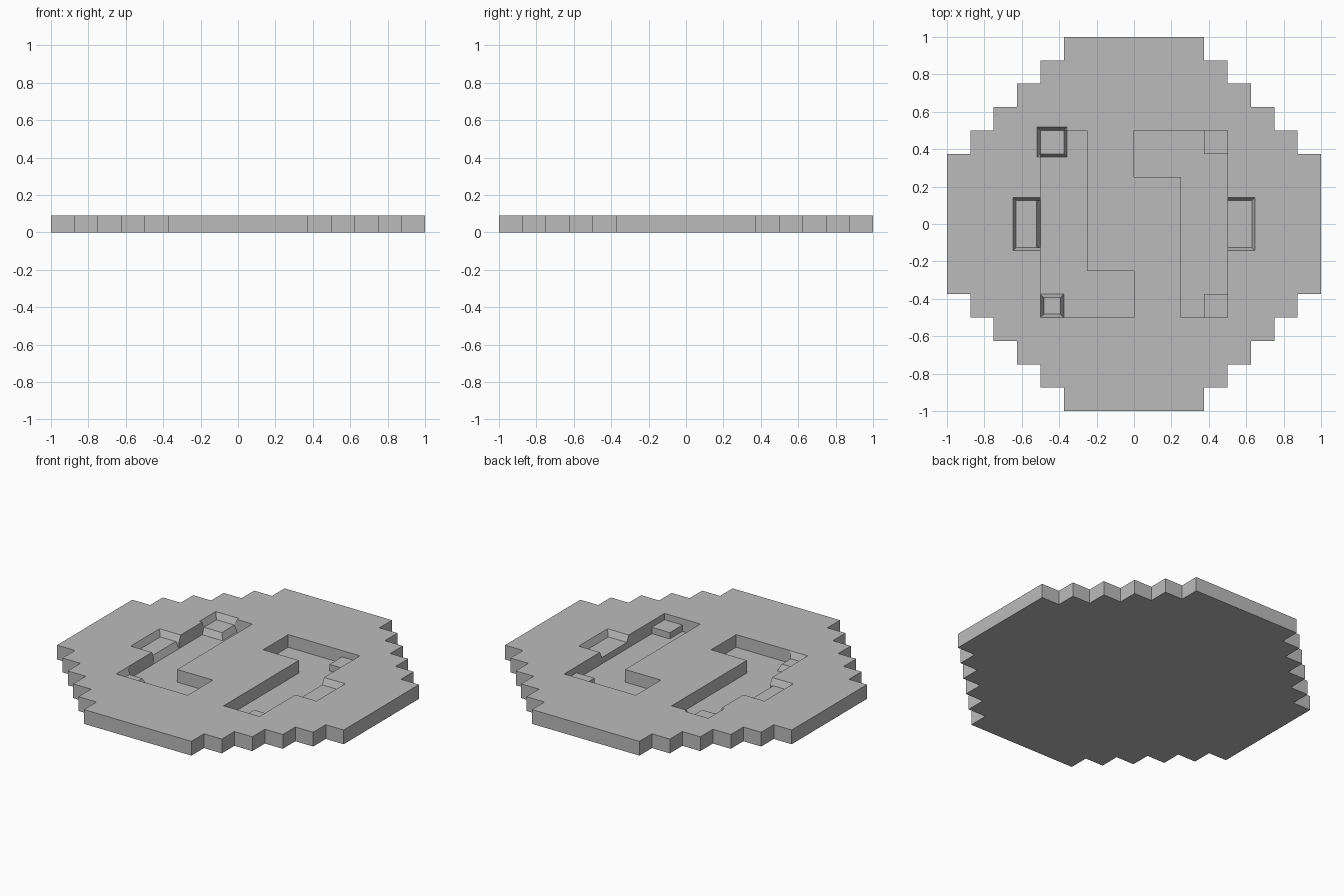
import bpy, bmesh

cube = bpy.data.objects.get("Cube")
if cube:
    bpy.data.objects.remove(cube)

TOP, STEP, FLOOR = 0.09, 0.05, 0.01   # surface, block top and recess floor heights
U = 0.125                             # grid unit
FLARE = 0.018                         # width of the sloped rims

grey = bpy.data.materials.new("grey")
grey.use_nodes = True
grey.diffuse_color = (0.5, 0.5, 0.5, 1)
grey.node_tree.nodes["Principled BSDF"].inputs["Base Color"].default_value = (0.5, 0.5, 0.5, 1)


def finish(name, bm):
    bmesh.ops.recalc_face_normals(bm, faces=bm.faces)
    mesh = bpy.data.meshes.new(name)
    bm.to_mesh(mesh)
    bm.free()
    mesh.materials.append(grey)
    obj = bpy.data.objects.new(name, mesh)
    bpy.context.collection.objects.link(obj)
    return obj


def prism(name, outline, z0, z1):
    bm = bmesh.new()
    face = bm.faces.new([bm.verts.new((x, y, z0)) for x, y in outline])
    new = bmesh.ops.extrude_face_region(bm, geom=[face])["geom"]
    bmesh.ops.translate(bm, vec=(0, 0, z1 - z0),
                        verts=[v for v in new if isinstance(v, bmesh.types.BMVert)])
    return finish(name, bm)


def frustum(name, low, high, z0, z1):
    """Block between two rectangles given as (x0, x1, y0, y1)."""
    bm = bmesh.new()
    rings = [[bm.verts.new((x, y, z)) for x, y in
              ((r[0], r[2]), (r[1], r[2]), (r[1], r[3]), (r[0], r[3]))]
             for r, z in ((low, z0), (high, z1))]
    bm.faces.new(rings[0])
    bm.faces.new(rings[1])
    for i in range(4):
        j = (i + 1) % 4
        bm.faces.new((rings[0][i], rings[0][j], rings[1][j], rings[1][i]))
    return finish(name, bm)


def grow(r, d):
    return (r[0] - d, r[1] + d, r[2] - d, r[3] + d)


# Stepped round slab
quarter = [(8, 0)]
for k in range(6):
    quarter += [(8 - k, 3 + k), (7 - k, 3 + k)]
quarter = quarter[1:-1]
outline = []
for turn in range(4):
    outline += [(x * U, y * U) for x, y in quarter]
    quarter = [(-y, x) for x, y in quarter]
slab = prism("stepped_slab", outline, 0, TOP)

# Two L-shaped recesses, one the half turn of the other
ell = [(-4, -4), (0, -4), (0, -2), (-2, -2), (-2, 4), (-4, 4)]
cutters = [prism("recess_cutter", [(s * x * U, s * y * U) for x, y in ell], FLOOR, 0.2)
           for s in (1, -1)]

# Flared pits: two side notches and one corner
slope = FLARE / (TOP - STEP)
pits = [(-0.63, -0.4, -U, U), (0.4, 0.63, -U, U), (-0.5, -0.375, 0.375, 0.5)]
for pit in pits:
    cutters.append(frustum("pit_cutter", pit, grow(pit, slope * 0.1), STEP, STEP + 0.1))

# Sloped step from the left notch into the recess
cutters.append(frustum("ramp_cutter", (-0.5, -0.4, -U, U), (-0.522, -0.4, -U, U),
                       FLOOR, STEP + 0.001))

for cutter in cutters:
    cutter.hide_render = True
    mod = slab.modifiers.new("cut", "BOOLEAN")
    mod.operation = "DIFFERENCE"
    mod.solver = "EXACT"
    mod.object = cutter
    bpy.context.view_layer.objects.active = slab
    bpy.ops.object.modifier_apply(modifier=mod.name)
    bpy.data.objects.remove(cutter)

# Corner blocks inside the recesses
for name, y in (("right_back_block", 0.375), ("right_front_block", -0.5)):
    r = (0.375, 0.5, y, y + U)
    frustum(name, r, r, FLOOR, STEP)
frustum("left_back_block", (-0.5, -0.357, 0.357, 0.5), (-0.5, -0.375, 0.375, 0.5), FLOOR, STEP)
frustum("left_front_block", (-0.5, -0.375, -0.5, -0.375), (-0.5, -0.393, -0.5, -0.393), FLOOR, STEP)

# Sloped fillets between the left front block and the recess walls
frustum("left_front_side_fillet", (-0.5, -0.482, -0.5, -0.393), (-0.5, -0.4995, -0.5, -0.375), STEP, TOP)
frustum("left_front_end_fillet", (-0.5, -0.393, -0.5, -0.482), (-0.5, -0.375, -0.5, -0.4995), STEP, TOP)
